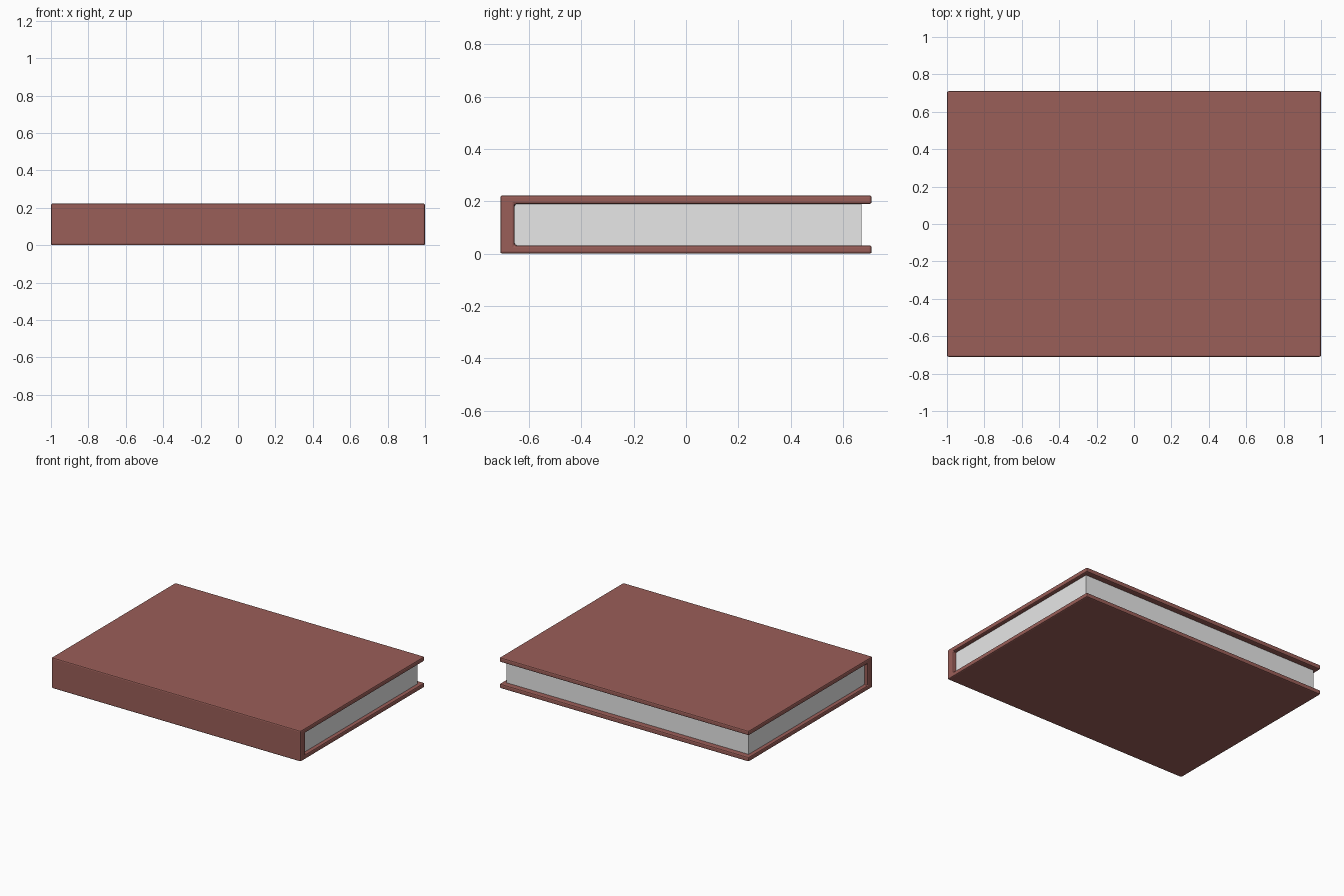
import bpy, bmesh
from mathutils import Vector

if "Cube" in bpy.data.objects:
    bpy.data.objects.remove(bpy.data.objects["Cube"])


def material(name, color):
    m = bpy.data.materials.new(name)
    m.diffuse_color = (*color, 1)
    m.use_nodes = True
    m.node_tree.nodes["Principled BSDF"].inputs["Base Color"].default_value = m.diffuse_color
    return m


def extrude_profile(name, profile, half_x, mat):
    """Extrude a (y, z) outline symmetrically along x."""
    bm = bmesh.new()
    face = bm.faces.new([bm.verts.new((-half_x, y, z)) for y, z in profile])
    ext = bmesh.ops.extrude_face_region(bm, geom=[face])
    verts = [g for g in ext["geom"] if isinstance(g, bmesh.types.BMVert)]
    bmesh.ops.translate(bm, verts=verts, vec=Vector((2 * half_x, 0, 0)))
    bmesh.ops.recalc_face_normals(bm, faces=bm.faces)
    mesh = bpy.data.meshes.new(name)
    bm.to_mesh(mesh)
    bm.free()
    mesh.materials.append(mat)
    obj = bpy.data.objects.new(name, mesh)
    bpy.context.collection.objects.link(obj)
    return obj


leather = material("reddish brown cover", (0.323, 0.112, 0.098))
paper = material("off white paper", (0.8, 0.8, 0.8))

# Cover: C-shaped section with the spine at the front
Y, TOP, LOW, HIGH, SPINE = 0.71, 0.223, 0.032, 0.19, -0.655
cover = extrude_profile("cover", [
    (-Y, 0), (Y, 0), (Y, LOW), (SPINE, LOW),
    (SPINE, HIGH), (Y, HIGH), (Y, TOP), (-Y, TOP)], 1.0, leather)
bevel = cover.modifiers.new("edge_bevel", "BEVEL")
bevel.width = 0.008
bevel.segments = 2
bevel.limit_method = "ANGLE"

# Page block: set in from the three open edges
extrude_profile("page_block", [
    (SPINE, LOW), (0.67, LOW), (0.67, HIGH), (SPINE, HIGH)], 0.972, paper)
